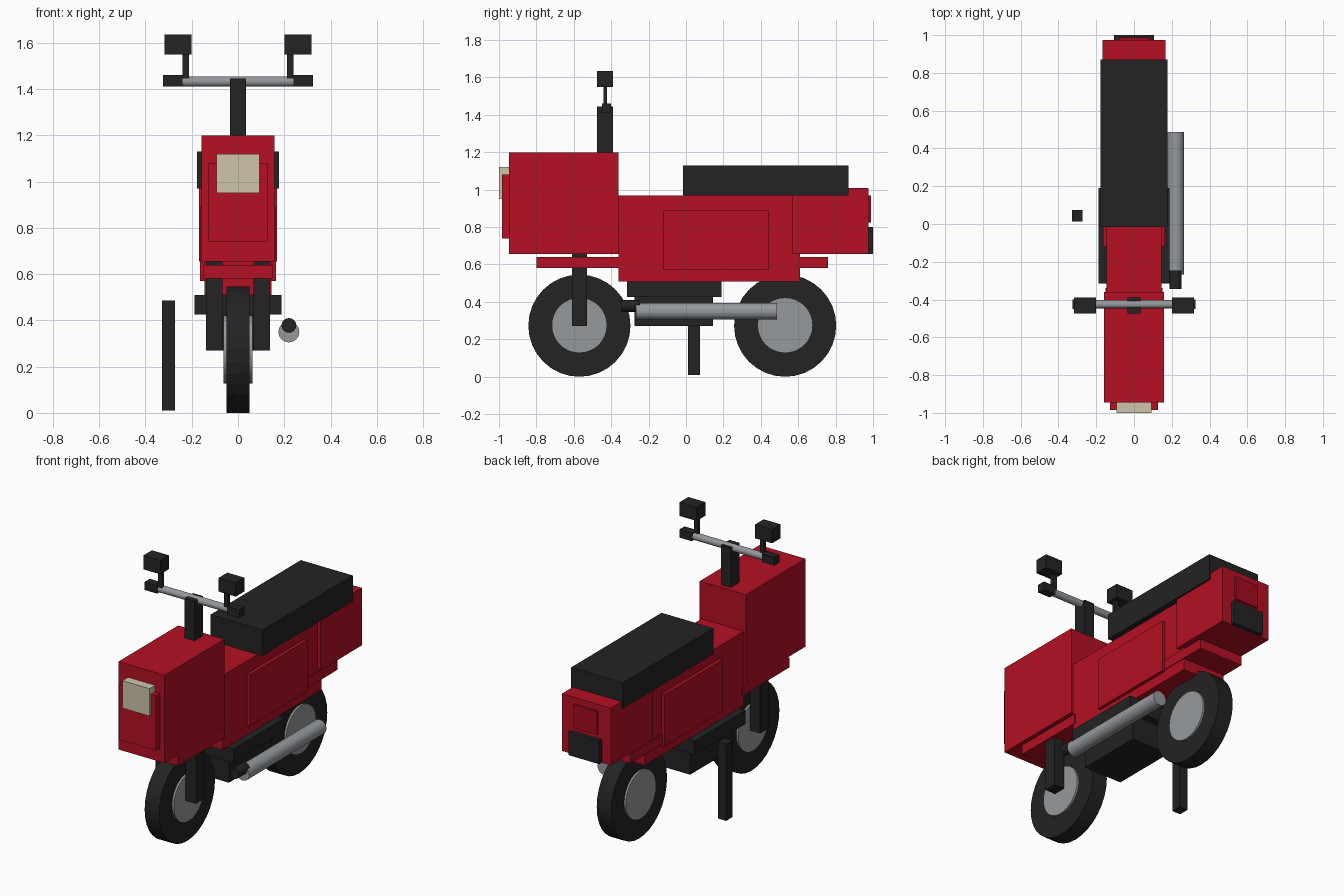
import bpy
import bmesh
from mathutils import Matrix, Vector

default = bpy.data.objects.get("Cube")
if default:
    bpy.data.objects.remove(default, do_unlink=True)


def material(name, rgb, rough=0.6):
    m = bpy.data.materials.new(name)
    m.use_nodes = True
    colour = (*rgb, 1)
    m.diffuse_color = colour
    bsdf = m.node_tree.nodes["Principled BSDF"]
    bsdf.inputs["Base Color"].default_value = colour
    bsdf.inputs["Roughness"].default_value = rough
    return m


red = material("body red", (0.46, 0.005, 0.017))
dark_red = material("tail light red", (0.38, 0.003, 0.015))
black = material("matte black", (0.017, 0.017, 0.017))
grey = material("metal grey", (0.30, 0.32, 0.34))
cream = material("lamp cream", (0.62, 0.56, 0.40))


def finish(name, bm, mat):
    mesh = bpy.data.meshes.new(name)
    bm.to_mesh(mesh)
    bm.free()
    mesh.materials.append(mat)
    obj = bpy.data.objects.new(name, mesh)
    bpy.context.scene.collection.objects.link(obj)
    return obj


def box(name, mat, x, y, z):
    """Box from (low, high) ranges; a single x value is a half width."""
    if not isinstance(x, tuple):
        x = (-x, x)
    lo, hi = Vector((x[0], y[0], z[0])), Vector((x[1], y[1], z[1]))
    bm = bmesh.new()
    size = Matrix.Diagonal((*(hi - lo), 1))
    bmesh.ops.create_cube(bm, size=1, matrix=Matrix.Translation((lo + hi) / 2) @ size)
    return finish(name, bm, mat)


def cylinder(name, mat, centre, radius, length, axis, sides=32):
    bm = bmesh.new()
    turn = Vector((0, 0, 1)).rotation_difference(Vector(axis)).to_matrix().to_4x4()
    bmesh.ops.create_cone(bm, cap_ends=True, segments=sides, radius1=radius,
                          radius2=radius, depth=length,
                          matrix=Matrix.Translation(centre) @ turn)
    return finish(name, bm, mat)


X, Y = (1, 0, 0), (0, 1, 0)

# Wheels and flat fenders
for end, y in (("front", -0.57), ("rear", 0.53)):
    cylinder(end + "_tyre", black, (0, y, 0.273), 0.273, 0.10, X)
    cylinder(end + "_hub", grey, (0, y, 0.275), 0.148, 0.125, X)
    box(end + "_fender", red, 0.15, (y - 0.23, y + 0.23), (0.58, 0.64))

# Body shell
box("main_body", red, 0.145, (-0.36, 0.61), (0.51, 0.97))
box("side_panels", red, 0.165, (-0.12, 0.445), (0.57, 0.89))
box("front_cowl", red, 0.158, (-0.945, -0.36), (0.655, 1.20))
box("nose_panel", red, 0.128, (-0.985, -0.94), (0.74, 1.08))
box("headlight", cream, 0.093, (-1.0, -0.94), (0.95, 1.12))
box("rear_cowl", red, 0.168, (0.57, 0.975), (0.655, 1.01))
box("tail_light", dark_red, 0.08, (0.97, 0.988), (0.825, 0.97))
box("rear_plate", black, 0.105, (0.97, 1.0), (0.655, 0.80))
box("seat", black, 0.178, (-0.015, 0.87), (0.97, 1.13))

# Engine and foot board
box("foot_board", black, 0.188, (-0.315, 0.19), (0.425, 0.51))
box("engine", black, 0.13, (-0.275, 0.145), (0.27, 0.43))

# Exhaust and side stand
cylinder("exhaust", grey, (0.22, 0.11, 0.35), 0.045, 0.755, Y)
cylinder("exhaust_inlet", black, (0.22, -0.295, 0.378), 0.032, 0.10, Y, 16)
box("side_stand", black, (-0.328, -0.272), (0.012, 0.075), (0.01, 0.485))

# Steering column and bar
box("steering_column", black, 0.034, (-0.475, -0.39), (1.19, 1.445))
cylinder("handlebar", grey, (0, -0.425, 1.433), 0.022, 0.52, X, 16)

# Paired parts on both sides
for side, s in (("left", 1), ("right", -1)):
    def pair(name, mat, lo, hi, y, z):
        box(side + "_" + name, mat, tuple(sorted((s * lo, s * hi))), y, z)
    pair("fork_leg", black, 0.068, 0.138, (-0.61, -0.53), (0.27, 0.66))
    pair("grip", black, 0.24, 0.325, (-0.45, -0.40), (1.41, 1.46))
    pair("mirror_stem", black, 0.212, 0.24, (-0.442, -0.422), (1.44, 1.56))
    pair("mirror", black, 0.20, 0.317, (-0.475, -0.39), (1.55, 1.635))
